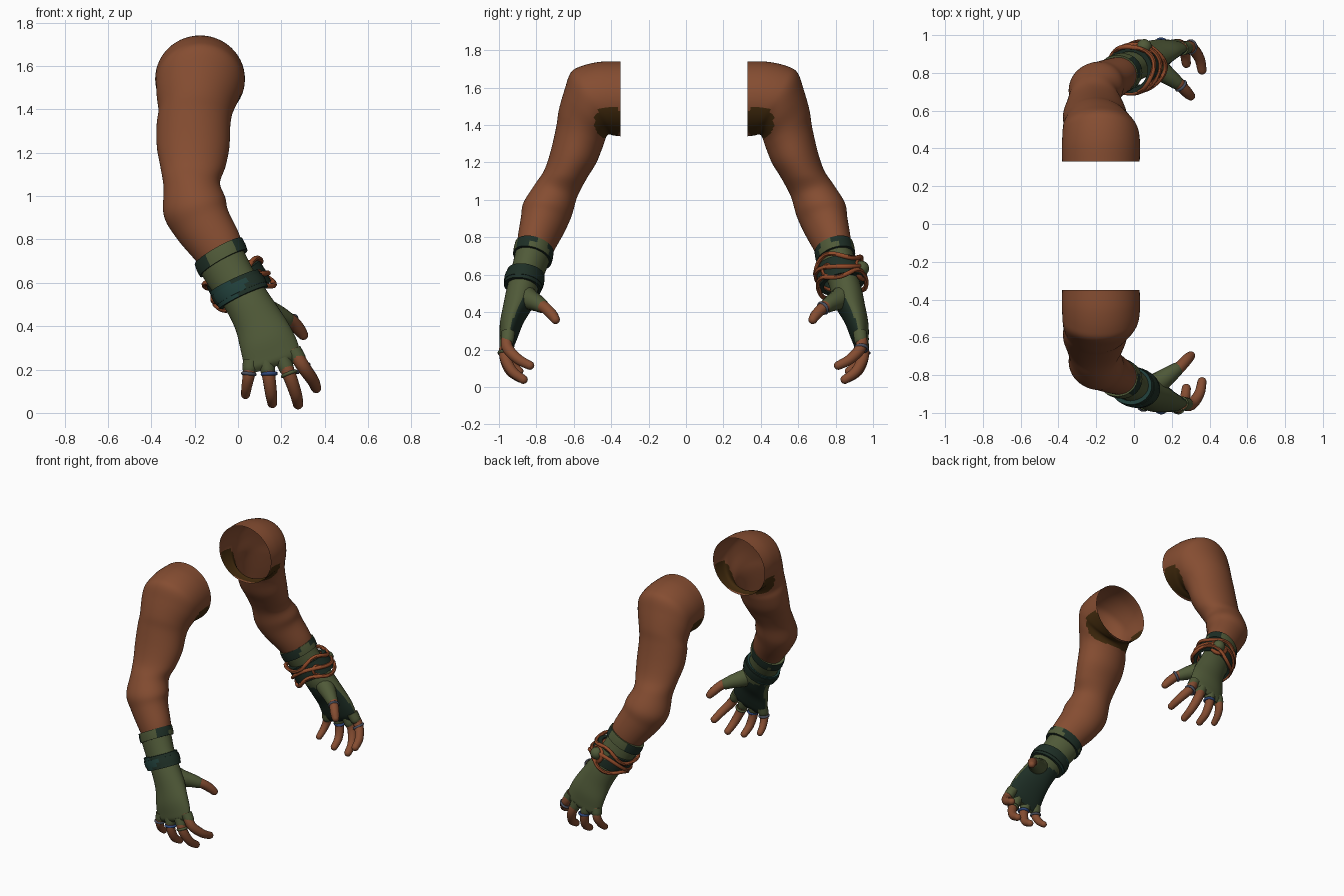
import bpy, bmesh, math
from mathutils import Vector as V

if "Cube" in bpy.data.objects:
    bpy.data.objects.remove(bpy.data.objects["Cube"])


def mat(name, *rgb):
    m = bpy.data.materials.new(name)
    m.diffuse_color = (*rgb, 1)
    m.use_nodes = True
    m.node_tree.nodes["Principled BSDF"].inputs["Base Color"].default_value = m.diffuse_color
    return m


SKIN = mat("skin", .235, .074, .031)
PIT = mat("dark_brown", .053, .023, .004)
GREEN = mat("glove_green", .08, .102, .04)
DARK = mat("dark_green", .013, .028, .019)
TEAL = mat("teal", .015, .05, .043)
COPPER = mat("copper", .28, .068, .022)
BLUE = mat("blue", .028, .065, .2)
GREY = mat("blue_grey", .07, .08, .115)

side = -1  # -1 builds the front arm, 1 the mirrored back arm


def place(p):
    return V((p.x, p.y if side < 0 else -.02 - p.y, p.z))


def catmull(rows, n):
    """Smoothly resample a list of number tuples."""
    out = []
    for i in range(len(rows) - 1):
        a, b, c, d = (rows[min(max(i + k, 0), len(rows) - 1)] for k in (-1, 0, 1, 2))
        for s in range(n):
            t = s / n
            out.append(tuple(.5 * (2 * q + (r - p) * t + (2 * p - 5 * q + 4 * r - w) * t * t
                             + (3 * q - p - 3 * r + w) * t ** 3) for p, q, r, w in zip(a, b, c, d)))
    return out + [tuple(rows[-1])]


def skin(name, rings, mats, seg=20, rule=None, caps=(True, True), loop=False):
    """Loft elliptical rings (centre, half-axis, half-axis) into a surface."""
    bm = bmesh.new()
    vs = [[bm.verts.new(place(c + u * math.cos(2 * math.pi * j / seg) + w * math.sin(2 * math.pi * j / seg)))
           for j in range(seg)] for c, u, w in rings]
    n = len(vs)
    for i in range(n if loop else n - 1):
        a, b = vs[i], vs[(i + 1) % n]
        for j in range(seg):
            k = (j + 1) % seg
            bm.faces.new((a[j], a[k], b[k], b[j]))
    if not loop:
        for on, ring in zip(caps, (vs[0], vs[-1])):
            if on:
                bm.faces.new(ring)
    bmesh.ops.recalc_face_normals(bm, faces=bm.faces)
    if rule:
        for f in bm.faces:
            # rules are written for the front arm
            f.material_index = rule(place(f.calc_center_median()), V((f.normal.x, -side * f.normal.y, f.normal.z)))
    me = bpy.data.meshes.new(name)
    bm.to_mesh(me)
    bm.free()
    for m in mats:
        me.materials.append(m)
    ob = bpy.data.objects.new(("front_" if side < 0 else "back_") + name, me)
    bpy.context.collection.objects.link(ob)
    bpy.ops.object.select_all(action='DESELECT')
    ob.select_set(True)
    bpy.context.view_layer.objects.active = ob
    bpy.ops.object.shade_smooth_by_angle(angle=math.radians(45))
    return ob


def limb(rows, n):
    return [(V(r[:3]), V((r[3], 0, r[4])), V((0, r[5], r[6]))) for r in catmull(rows, n)]


def tube(name, pts, m, seg=14, n=5, loop=False, ref=V((1, 0, 0))):
    """Round tube along (x, y, z, radius) points, with a domed end."""
    rows = pts if loop else catmull(pts, n)
    ps, rings = [V(r[:3]) for r in rows], []
    for i, p in enumerate(ps):
        if loop:
            t = ps[(i + 1) % len(ps)] - ps[i - 1]
        else:
            t = ps[min(i + 1, len(ps) - 1)] - ps[max(i - 1, 0)]
        t.normalize()
        u = (ref - t * ref.dot(t)).normalized()
        rings.append((p, u * rows[i][3], t.cross(u) * rows[i][3]))
    if not loop:
        c, u, w = rings[-1]
        for a in (.35, .7, 1.05, 1.4):
            rings.append((c + t * rows[-1][3] * math.sin(a), u * math.cos(a), w * math.cos(a)))
    return skin(name, rings, [m], seg, loop=loop)


def band(name, c0, c1, u, w, mats, rule=None):
    """Cuff with inward lips at both rims."""
    c0, c1, u, w = V(c0), V(c1), V((u[0], 0, u[1])), V((0, w[0], w[1]))
    rings = [(c0, u * .8, w * .8), (c0, u, w), (c0.lerp(c1, .5), u * 1.02, w * 1.02), (c1, u, w), (c1, u * .8, w * .8)]
    return skin(name, rings, mats, 32, rule, (False, False))


def ring(name, c, axis, r, thick, m):
    axis = V(axis).normalized()
    u = axis.orthogonal().normalized()
    w = axis.cross(u)
    pts = [(*(V(c) + r * (u * math.cos(a) + w * math.sin(a))), thick)
           for a in (k * math.pi / 10 for k in range(20))]
    tube(name, pts, m, 8, loop=True, ref=axis)


# centre xyz, sideways half-axis xz, outward half-axis yz
ARM = [(-.175, -.35, 1.54, .205, 0, 0, .2), (-.175, -.415, 1.54, .207, 0, -.045, .198),
       (-.175, -.475, 1.53, .205, 0, -.085, .185), (-.178, -.513, 1.515, .2, 0, -.103, .165),
       (-.185, -.537, 1.465, .19, 0, -.112, .125), (-.195, -.558, 1.395, .172, 0, -.122, .085),
       (-.205, -.572, 1.33, .17, 0, -.122, .06), (-.207, -.603, 1.225, .167, 0, -.122, .03),
       (-.208, -.645, 1.135, .15, 0, -.115, .02), (-.213, -.695, 1.05, .13, .01, -.115, .03),
       (-.2, -.74, .95, .142, .04, -.13, .03), (-.165, -.765, .87, .12, .06, -.118, .03),
       (-.1, -.8, .77, .105, .055, -.1, .025), (-.06, -.82, .7, .088, .05, -.085, .02)]
HAND = [(-.075, -.82, .7, .098, .055, -.092, .02), (-.03, -.845, .62, .095, .05, -.085, .02),
        (.01, -.865, .56, .095, .045, -.08, .015), (.05, -.88, .5, .095, .045, -.082, .01),
        (.09, -.9, .43, .1, .05, -.078, 0), (.125, -.93, .35, .115, .05, -.065, -.01),
        (.15, -.945, .28, .125, .045, -.052, -.01), (.16, -.953, .24, .122, .037, -.042, -.005),
        (.165, -.957, .212, .1, .03, -.022, 0)]
FINGERS = {
    "index": [(.255, -.95, .29, .032), (.3, -.957, .215, .031), (.345, -.9, .15, .028), (.36, -.835, .115, .024)],
    "middle": [(.205, -.96, .25, .033), (.24, -.968, .165, .031), (.267, -.93, .085, .028), (.277, -.87, .04, .024)],
    "ring": [(.13, -.96, .24, .032), (.143, -.968, .16, .03), (.153, -.94, .085, .027), (.158, -.885, .045, .023)],
    "little": [(.06, -.95, .24, .03), (.05, -.958, .175, .028), (.04, -.93, .12, .024), (.035, -.89, .085, .021)],
    "thumb": [(.21, -.785, .44, .036), (.25, -.75, .42, .031), (.282, -.715, .385, .029), (.3, -.698, .36, .024)],
}


def armpit(c, n):
    return int(((c.y + .415) / .075) ** 2 + ((c.z - 1.415) / .09) ** 2 < 1)


def palm(c, n):
    return int(n.y > .45 and c.z < .47)


def patches(c, n):
    return int(n.x < -.5 or .35 < n.x < .93 and n.y < .3 or n.y > .8)


for side in (-1, 1):
    # arm, open at the shoulder
    skin("arm", limb(ARM, 6), [SKIN, PIT], 56, armpit, (False, True))
    # fingerless glove
    skin("glove", limb(HAND, 5), [GREEN, DARK], 36, palm)
    tube("thumb_sleeve", [(.07, -.87, .5, .06), (.13, -.84, .47, .057), (.185, -.8, .45, .046),
                          (.222, -.772, .433, .038)], GREEN)
    for key, pts in FINGERS.items():
        tube(key + "_finger", pts, SKIN)
        if key != "thumb":
            a, b = V(pts[0]), V(pts[1])
            tube(key + "_sleeve", [(*a[:3], .037), (*a.lerp(b, .5)[:3], .035)], GREEN, n=3)
    # cuff at the forearm
    band("cuff", (-.09, -.81, .745), (-.066, -.822, .69), (.11, .06), (-.103, .024), [GREEN, DARK], patches)

    if side < 0:
        # wrist strap with a narrow raised edge
        band("wrist_strap", (-.018, -.856, .607), (.027, -.874, .532), (.112, .052), (-.1, .015),
             [DARK, TEAL], lambda c, n: int(n.x < -.25))
        band("strap_buckle", (-.008, -.86, .59), (.017, -.87, .549), (.116, .054), (-.104, .015), [DARK, TEAL],
             lambda c, n: int(n.y < -.5 and n.x < .1))
        ring("blue_ring", (.144, -.968, .18), (.05, -.05, -1), .031, .009, BLUE)
        ring("green_ring", (.236, -.967, .18), (.35, -.1, -.9), .033, .008, GREEN)
        ring("grey_ring", (.05, -.957, .18), (-.1, -.05, -1), .029, .008, GREY)
    else:
        # bracer with winding copper strands
        u, w, ax = V((.122, 0, .06)), V((0, -.122, .02)), V((.5, -.18, -.85))
        top, low = V((-.025, -.835, .645)), V((.03, -.855, .55))
        band("bracer", top, low, (u.x, u.z), (w.y, w.z), [DARK, GREEN],
             lambda c, n: int(abs(n.x) < .25 and n.z > .1))
        for name, c, k, ph in (("upper_strand", top, 3, 0), ("middle_strand", top.lerp(low, .5), 2, 1),
                               ("lower_strand", low, 3, 2)):
            pts = []
            for i in range(64):
                a = i * math.pi / 32
                p = c + (u * math.cos(a) + w * math.sin(a)) * 1.04 + ax * .022 * math.sin(k * a + ph)
                pts.append((*p, .0125))
            tube(name, pts, COPPER, 8, loop=True, ref=ax)
        # round emblem and knob
        ring("emblem", (.1, -.775, .625), (.85, .45, .25), .03, .009, COPPER)
        ring("knob_collar", (.05, -.95, .625), (.35, -.85, .3), .05, .014, COPPER)
        tube("knob", [(.035, -.915, .62, .03), (.045, -.94, .627, .04), (.053, -.957, .633, .042)], GREEN, 20)
        ring("index_ring", (.3, -.957, .205), (.55, 0, -.8), .032, .009, GREY)
        ring("ring_finger_ring", (.144, -.968, .18), (.05, -.05, -1), .031, .009, BLUE)
        ring("thumb_ring", (.248, -.752, .421), (.6, .6, -.4), .031, .008, GREY)
